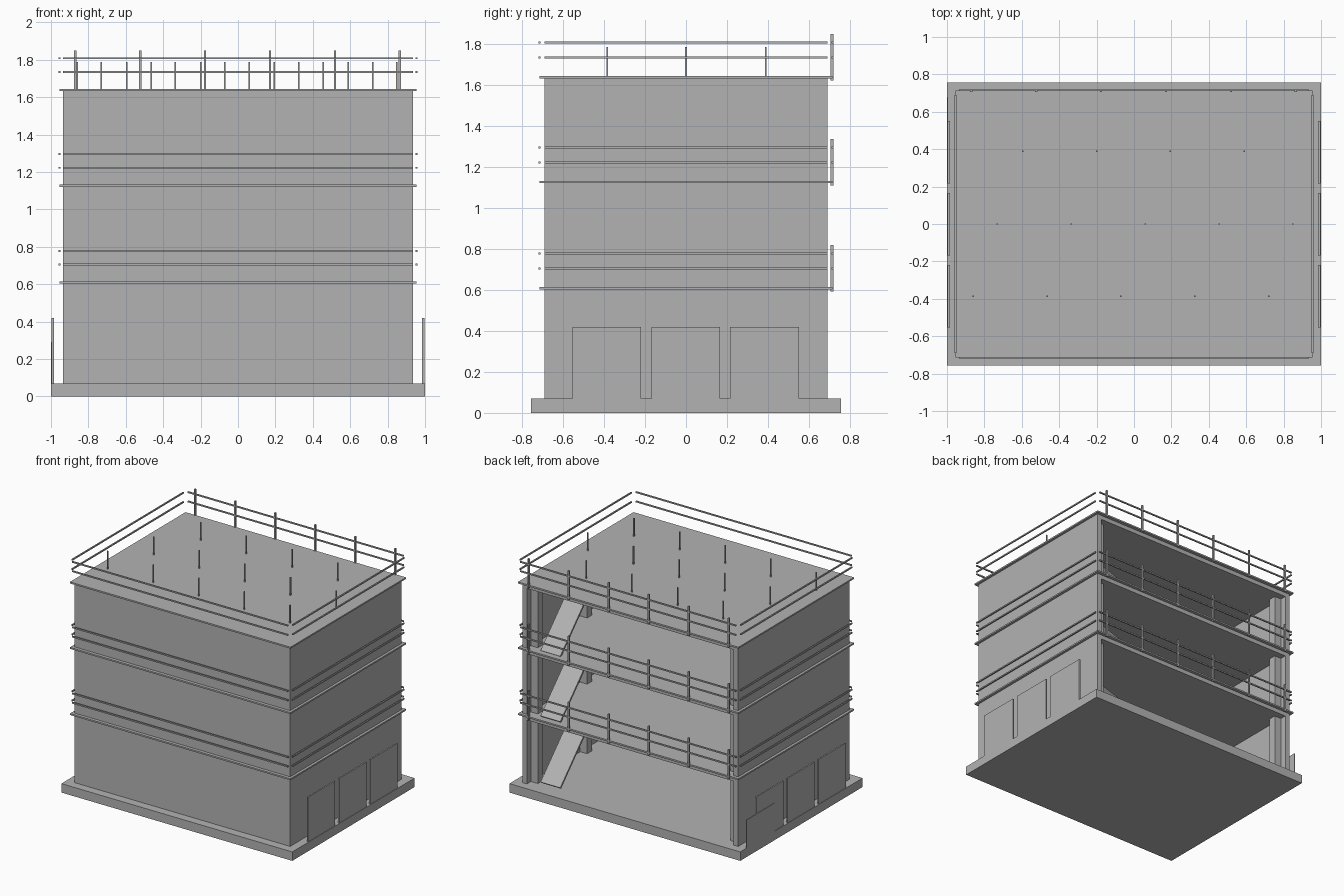
import bpy
from mathutils import Vector

cube = bpy.data.objects.get("Cube")
if cube:
    bpy.data.objects.remove(cube, do_unlink=True)

concrete = bpy.data.materials.new("concrete_grey")
concrete.use_nodes = True
GREY = (0.45, 0.45, 0.45, 1)
concrete.diffuse_color = GREY
concrete.node_tree.nodes["Principled BSDF"].inputs["Base Color"].default_value = GREY


def make(name, verts, faces):
    mesh = bpy.data.meshes.new(name)
    mesh.from_pydata(verts, [], faces)
    mesh.materials.append(concrete)
    obj = bpy.data.objects.new(name, mesh)
    bpy.context.collection.objects.link(obj)
    return obj


BOX_FACES = [(0, 1, 3, 2), (4, 6, 7, 5), (0, 4, 5, 1),
             (2, 3, 7, 6), (0, 2, 6, 4), (1, 5, 7, 3)]


def box(name, xs, ys, zs):
    """Box spanning the given (low, high) ranges."""
    return make(name, [(x, y, z) for x in xs for y in ys for z in zs], BOX_FACES)


def around(c, width):
    return (c - width / 2, c + width / 2)


def side_range(side, inner, outer):
    return tuple(sorted((side * inner, side * outer)))


BASE, ROOF = 0.07, 1.64
LEVELS = (0.615, 1.133, 1.645)
WALL_X, WALL_Y, THICK = 0.935, 0.69, 0.04
EDGE_X, EDGE_Y = 0.955, 0.715

# Base slab
box("base_slab", (-1, 1), (-0.757, 0.757), (0, BASE))

# Walls, open at the back
box("front_wall", (-WALL_X, WALL_X), (-WALL_Y, -WALL_Y + THICK), (BASE, ROOF))
for side, label in ((1, "left"), (-1, "right")):
    box(label + "_wall", side_range(side, WALL_X - THICK, WALL_X),
        (-WALL_Y + THICK, WALL_Y), (BASE, ROOF))
    # Columns against the side walls
    for y in (-0.6, 0, 0.61):
        box(label + "_column", side_range(side, 0.835, WALL_X - THICK),
            around(y, 0.06), (BASE, ROOF - 0.01))
    # Freestanding door panels
    for y in (-0.387, -0.002, 0.383):
        box(label + "_door_panel", side_range(side, 0.985, 0.996),
            around(y, 0.335), (BASE, 0.42))

# Low panel beside the right doors
box("low_side_panel", (-1, -0.994), (0.33, 0.68), (BASE, 0.29))

for top in LEVELS:
    # Floor deck, thin at the rim and thicker inside the walls
    box("floor_deck", (-EDGE_X, EDGE_X), (-EDGE_Y, EDGE_Y), (top - 0.012, top))
    box("floor_beam", (-WALL_X + THICK, WALL_X - THICK),
        (-WALL_Y + THICK, WALL_Y), (top - 0.045, top - 0.012))

    # Two rails on every side
    for height in (0.09, 0.163):
        zs = around(top + height, 0.01)
        for side in (-1, 1):
            box("long_rail", (-WALL_X, WALL_X), around(side * EDGE_Y, 0.01), zs)
            box("short_rail", around(side * EDGE_X, 0.01), (-WALL_Y, WALL_Y), zs)

    # Posts of the back railing
    for i in range(6):
        box("back_rail_post", around(-0.87 + i * 0.347, 0.012),
            around(0.712, 0.014), (top - 0.023, top + 0.205))

    # Stair ramp rising towards the front
    low, high = Vector((0, 0.66, top - 0.52)), Vector((0, 0.17, top - 0.02))
    slab = Vector((0, 0.011, 0.011))
    make("stair_ramp",
         [(x, p.y, p.z) for x in (0.62, 0.79)
          for end in (low, high) for p in (end, end + slab)], BOX_FACES)

# Roof pins in staggered rows
for y, start, count in ((0.39, -0.595, 4), (0, -0.73, 5), (-0.385, -0.86, 5)):
    for i in range(count):
        box("roof_pin", around(start + i * 0.395, 0.008),
            around(y, 0.008), (ROOF, 1.787))
